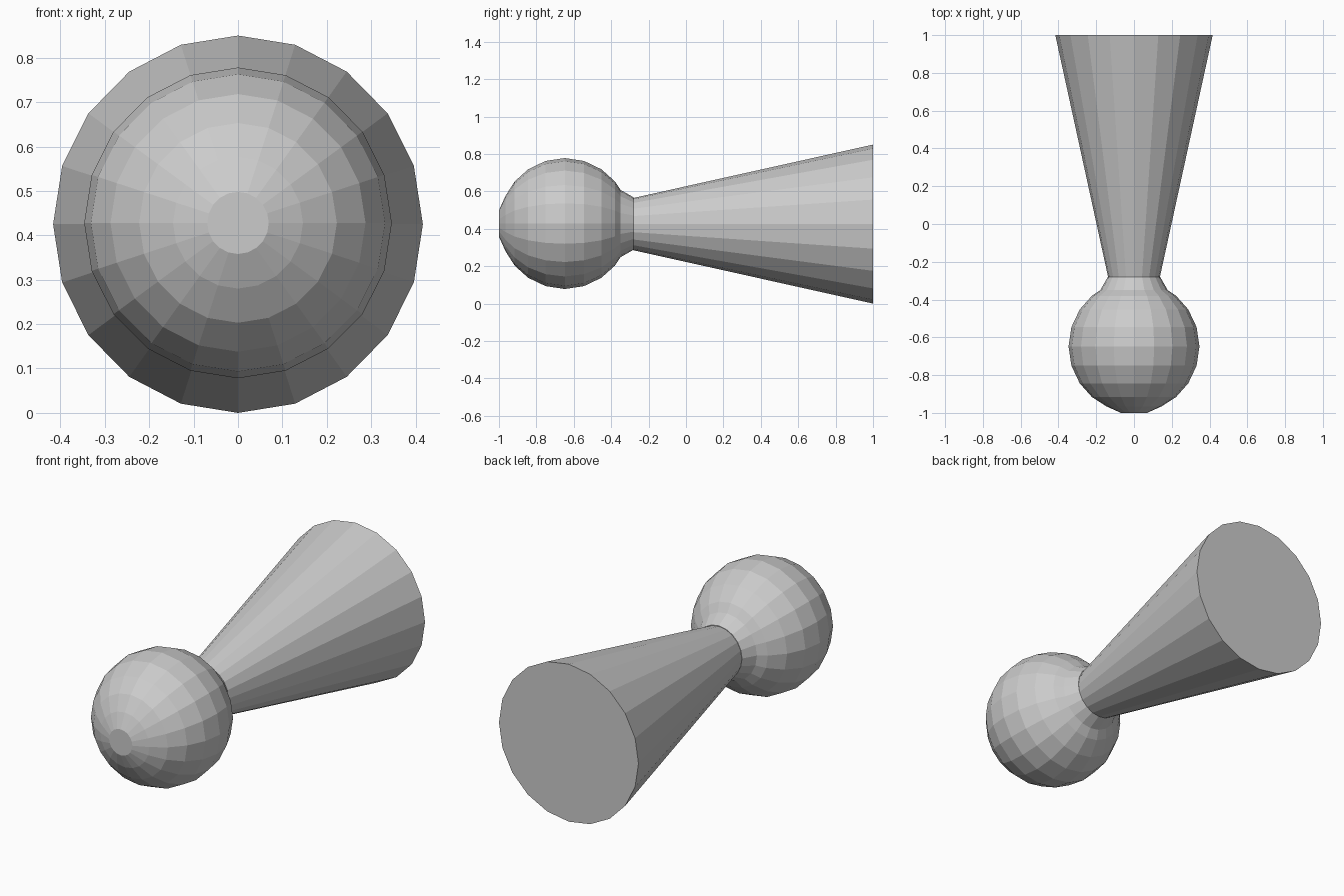
import bpy, bmesh, math

if "Cube" in bpy.data.objects:
    bpy.data.objects.remove(bpy.data.objects["Cube"])

CZ = 0.425  # height of the shared axis


def lathe(name, profile, sides, x_scale=1.0, cz=CZ):
    """Closed flat-shaded solid turned around the y axis from (y, radius) points."""
    bm = bmesh.new()
    rings = []
    for y, r in profile:
        ring = []
        for i in range(sides):
            a = 2 * math.pi * i / sides
            ring.append(bm.verts.new((r * x_scale * math.sin(a), y, cz + r * math.cos(a))))
        rings.append(ring)
    for a, b in zip(rings, rings[1:]):
        for i in range(sides):
            j = (i + 1) % sides
            bm.faces.new((a[i], a[j], b[j], b[i]))
    bm.faces.new(rings[0])
    bm.faces.new(rings[-1])
    bmesh.ops.recalc_face_normals(bm, faces=bm.faces)
    mesh = bpy.data.meshes.new(name)
    bm.to_mesh(mesh)
    bm.free()
    obj = bpy.data.objects.new(name, mesh)
    bpy.context.collection.objects.link(obj)
    return obj


# Faceted ball with a flattened nose, drawn in to the neck at the back
R, CY = 0.35, -0.648
ball = [(-1.0, 0.07)]
for deg in (155, 140, 124, 107, 90, 73, 56, 40):
    t = math.radians(deg)
    ball.append((CY + R * math.cos(t), R * math.sin(t)))
ball += [(-0.35, 0.18), (-0.28, 0.14)]
lathe("ball", ball, 20, 0.99, 0.428)

# Long flaring body with a flat end
body = [(-0.28 + 1.28 * k / 6, 0.14 + 0.285 * k / 6) for k in range(7)]
lathe("flared_body", body, 20, 0.98)
